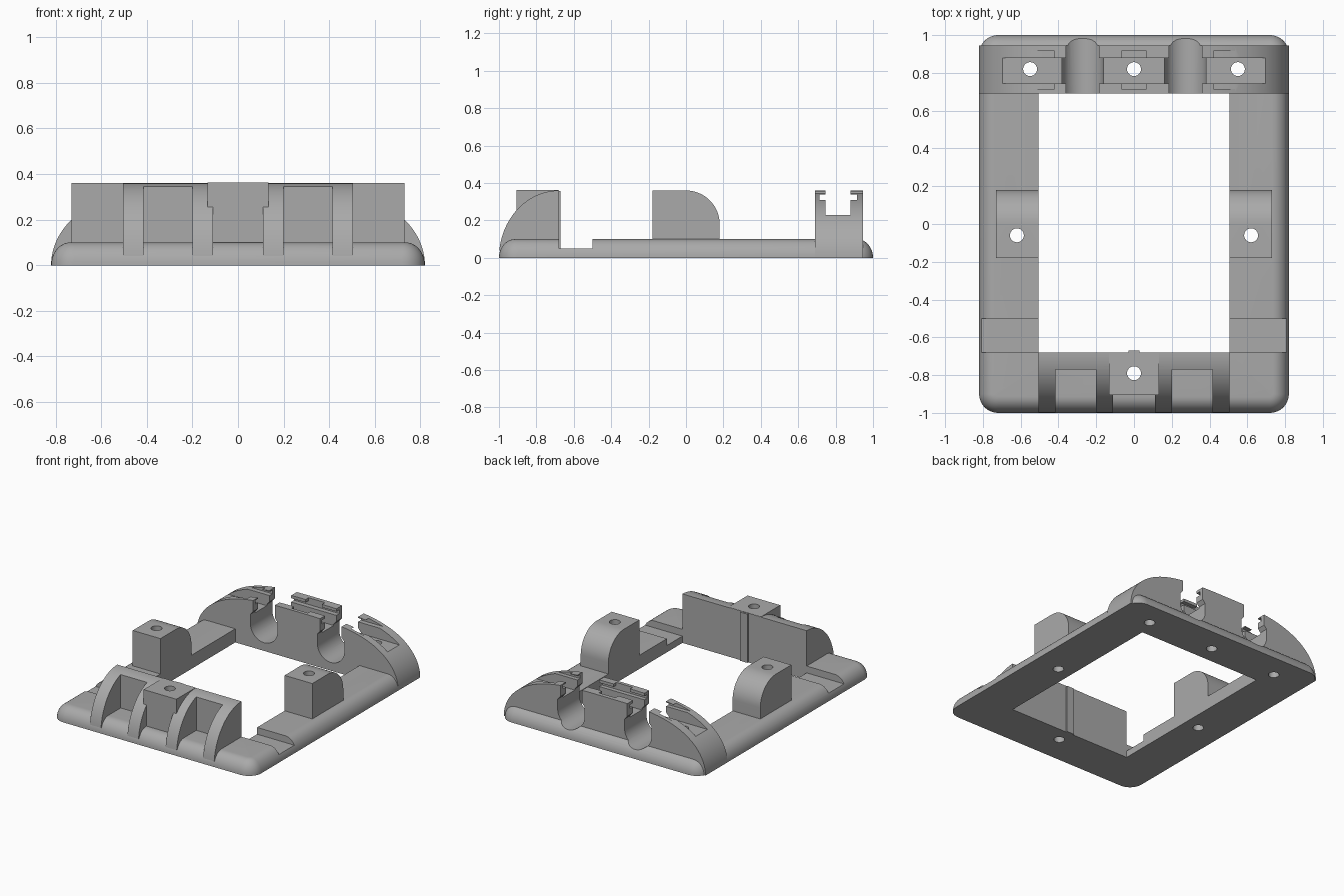
import bpy, bmesh, math
from mathutils import Vector

cube = bpy.data.objects.get("Cube")
if cube:
    bpy.data.objects.remove(cube, do_unlink=True)

GREY = (0.40, 0.40, 0.40, 1)
grey = bpy.data.materials.new("plain grey")
grey.use_nodes = True
grey.diffuse_color = GREY
grey.node_tree.nodes["Principled BSDF"].inputs["Base Color"].default_value = GREY


def loft(name, rings):
    """Closed solid through rings of equal length, capped at both ends."""
    bm = bmesh.new()
    loops = [[bm.verts.new(p) for p in ring] for ring in rings]
    n = len(loops[0])
    for a, b in zip(loops, loops[1:]):
        for i in range(n):
            bm.faces.new((a[i], a[(i + 1) % n], b[(i + 1) % n], b[i]))
    bm.faces.new(loops[0])
    bm.faces.new(loops[-1])
    bmesh.ops.recalc_face_normals(bm, faces=bm.faces)
    mesh = bpy.data.meshes.new(name)
    bm.to_mesh(mesh)
    bm.free()
    mesh.materials.append(grey)
    obj = bpy.data.objects.new(name, mesh)
    bpy.context.scene.collection.objects.link(obj)
    return obj


def prism(name, pts, axis, lo, hi):
    """Extrude a 2D profile along an axis."""
    place = {"x": lambda p, h: (h, p[0], p[1]),
             "y": lambda p, h: (p[0], h, p[1]),
             "z": lambda p, h: (p[0], p[1], h)}[axis]
    return loft(name, [[place(p, h) for p in pts] for h in (lo, hi)])


def box(name, x0, x1, y0, y1, z0, z1):
    return prism(name, [(x0, y0), (x1, y0), (x1, y1), (x0, y1)], "z", z0, z1)


def arc(cx, cy, rx, ry, start, end, n=16):
    angles = [math.radians(start + (end - start) * i / n) for i in range(n + 1)]
    return [(cx + rx * math.cos(a), cy + ry * math.sin(a)) for a in angles]


def cut(obj, cutters):
    for c in cutters:
        c.hide_render = True
        mod = obj.modifiers.new("cut", "BOOLEAN")
        mod.operation = "DIFFERENCE"
        mod.solver = "EXACT"
        mod.object = c
    graph = bpy.context.evaluated_depsgraph_get()
    mesh = bpy.data.meshes.new_from_object(obj.evaluated_get(graph))
    obj.modifiers.clear()
    obj.data = mesh


def drill(x, y):
    return prism("drill", arc(x, y, 0.037, 0.037, 0, 345, 23), "z", -0.1, 0.6)


def rounded_ring(inset, z):
    r = 0.1 - inset
    ring = []
    for sx, sy, start in ((1, 1, 0), (-1, 1, 90), (-1, -1, 180), (1, -1, 270)):
        ring += [(x, y, z) for x, y in
                 arc(sx * 0.72, sy * 0.9, r, r, start, start + 90, 8)]
    return ring


# Cutters
back_drills = [drill(x, 0.82) for x in (-0.55, 0, 0.55)]
side_drills = {s: drill(s * 0.62, -0.06) for s in (-1, 1)}
front_drill = drill(0, -0.79)

keyholes = []
for s in (-1, 1):
    c = s * 0.272
    profile = arc(c, 0.17, 0.11, 0.11, 180, 360, 20)
    profile += [(c + 0.11, 0.24), (c + 0.088, 0.265), (c + 0.088, 0.5),
                (c - 0.088, 0.5), (c - 0.088, 0.265), (c - 0.11, 0.24)]
    keyholes.append(prism("keyhole", profile, "y", 0.6, 1.1))

# Base frame with rounded rim, centre opening and side notches
base = loft("base_frame", [rounded_ring(0.085 * (1 - math.cos(a)), 0.1 * math.sin(a))
                           for a in [math.radians(9 * i) for i in range(11)]])
opening = box("opening", -0.505, 0.505, -0.68, 0.69, -0.1, 0.5)
notches = [box("notch", min(s * 0.4, s), max(s * 0.4, s), -0.68, -0.5, 0.05, 0.5)
           for s in (-1, 1)]
cut(base, [opening, *notches, *keyholes, *back_drills, *side_drills.values(), front_drill])

# Back arch with keyholes, top channel and undercut groove
outline = []
for i in range(61):
    t = math.pi * i / 60
    c = math.cos(t)
    outline.append((0.82 * math.copysign(abs(c) ** (1 / 1.6), c), 0.36 * math.sin(t)))
arch = prism("back_arch", outline, "y", 0.69, 0.945)
channel = box("channel", -1, 1, 0.745, 0.88, 0.23, 0.5)
groove = box("groove", -1, 1, 0.715, 0.915, 0.31, 0.338)
mouth = box("groove_mouth", -0.067, 0.067, 0.715, 0.915, 0.312, 0.5)
end_mouths = [box("end_mouth", min(s * 0.48, s), max(s * 0.48, s), 0.715, 0.915, 0.311, 0.5)
              for s in (-1, 1)]
cut(arch, [*keyholes, channel, groove, mouth, *end_mouths, *back_drills])

# Front wall with curved ribs
wall = prism("front_ribbed_wall",
             [(-0.68, 0.02)] + arc(-0.68, 0, 0.32, 0.36, 180, 90, 28)[2:],
             "x", -0.505, 0.505)
pockets = [box("pocket", x0, x1, -1.2, y, -0.1, 0.5)
           for x0, x1, y in ((-0.415, -0.2, -0.77), (0.2, 0.415, -0.77), (-0.11, 0.11, -0.9))]
cut(wall, [*pockets, front_drill])

# Front centre block and inner locating ridge
block = box("front_block", -0.133, 0.133, -0.905, -0.681, 0.08, 0.362)
cut(block, [front_drill])
ridge = box("front_ridge", -0.03, 0.03, -0.69, -0.67, 0.0, 0.358)

# Side posts with rounded rear shoulder
parts = [base, arch, wall, block, ridge]
post_profile = [(-0.18, 0.08), (0.18, 0.08)] + arc(0, 0.18, 0.18, 0.18, 0, 90) + [(-0.18, 0.36)]
for s, side in ((1, "left"), (-1, "right")):
    post = prism(side + "_post", post_profile, "x", s * 0.505, s * 0.73)
    cut(post, [side_drills[s]])
    parts.append(post)

# Remove cutters and smooth the curved surfaces
for obj in [o for o in bpy.context.scene.objects if o.type == "MESH" and o.hide_render]:
    bpy.data.objects.remove(obj, do_unlink=True)
for obj in bpy.context.scene.objects:
    obj.select_set(obj in parts)
bpy.context.view_layer.objects.active = base
bpy.ops.object.shade_smooth_by_angle(angle=math.radians(30))
